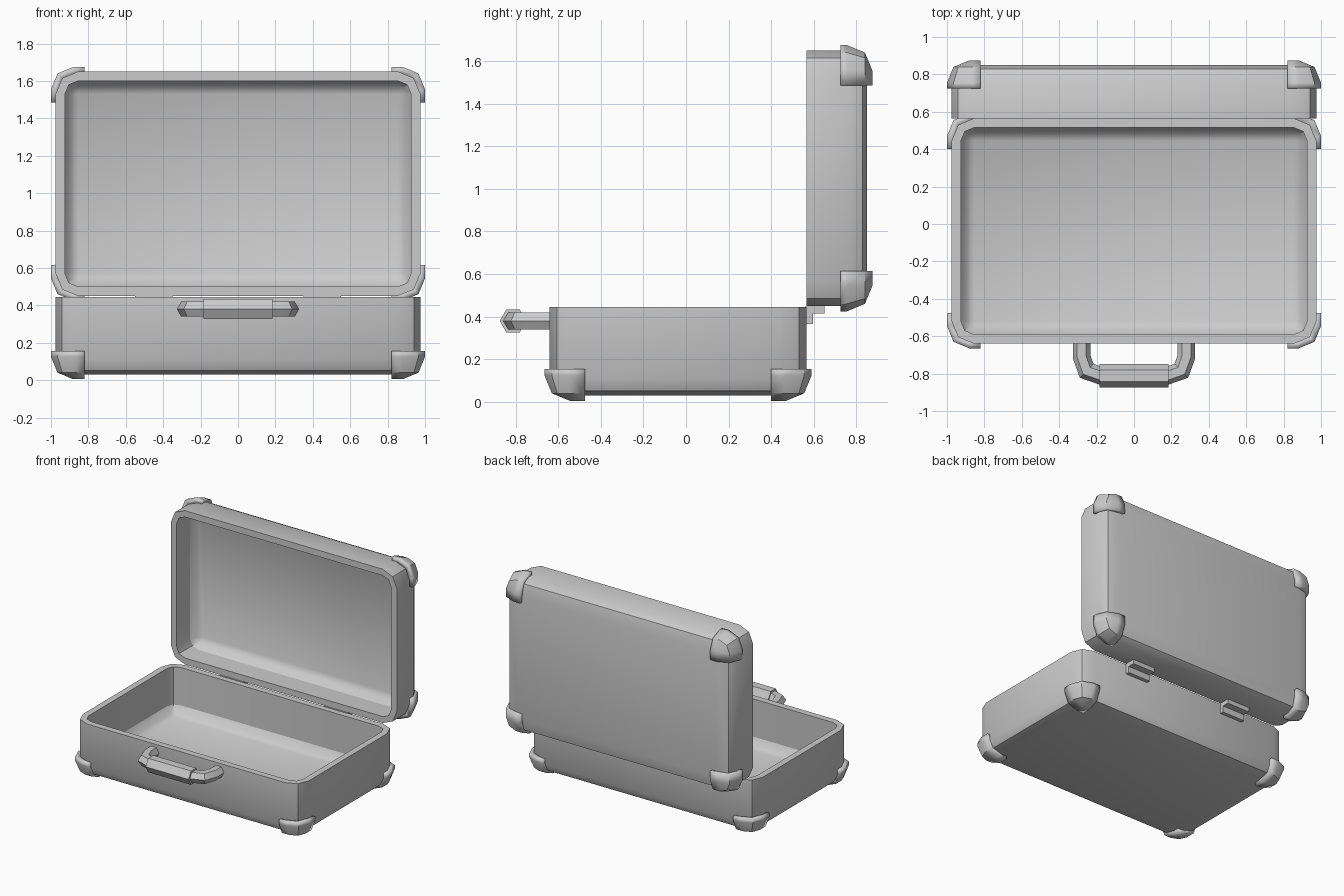
import bpy, bmesh, math
from mathutils import Vector

if "Cube" in bpy.data.objects:
    bpy.data.objects.remove(bpy.data.objects["Cube"])

HX, R = 0.975, 0.12          # half width, plan corner radius
K = math.sqrt(0.5)


def base_map(u, v, d):       # local (width, length, depth from rim) -> world
    return Vector((u, v - 0.0375, 0.445 - d))


def lid_map(u, v, d):
    return Vector((u, 0.565 + d, 1.05 + v))


def finish(name, bm, smooth=True):
    me = bpy.data.meshes.new(name)
    bm.to_mesh(me)
    bm.free()
    if smooth:
        me.shade_smooth()
        me.set_sharp_from_angle(angle=math.radians(30))
    ob = bpy.data.objects.new(name, me)
    bpy.context.collection.objects.link(ob)
    return ob


def skin(bm, rows, closed):
    """Quad faces between successive rows of points."""
    rows = [[bm.verts.new(p) for p in row] for row in rows]
    for a, b in zip(rows, rows[1:]):
        n = len(a)
        for i in range(n if closed else n - 1):
            j = (i + 1) % n
            bm.faces.new((a[i], a[j], b[j], b[i]))
    return rows


def tray(name, hy, depth, to_world):
    """Hollow half of the case: outer skin, flat rim, inner skin."""
    prof = [(0.12, depth), (0.03, depth - 0.022), (0, depth - 0.08), (0, 0),
            (0.05, 0), (0.05, depth - 0.12), (0.08, depth - 0.072), (0.12, depth - 0.05)]
    rows = []
    for inset, d in prof:
        row, r = [], R - inset
        for q in range(4):
            sx, sy = ((1, 1), (-1, 1), (-1, -1), (1, -1))[q]
            for s in range(3):
                a = math.radians(90 * q + 45 * s)
                row.append(to_world(sx * (HX - R) + r * math.cos(a),
                                    sy * (hy - R) + r * math.sin(a), d))
        rows.append(row)
    bm = bmesh.new()
    rings = skin(bm, rows, True)
    bm.faces.new(rings[0])
    bm.faces.new(rings[-1])
    bmesh.ops.remove_doubles(bm, verts=bm.verts, dist=1e-4)
    bmesh.ops.recalc_face_normals(bm, faces=bm.faces)
    return finish(name, bm)


def corner_guards(name, hy, depth, to_world):
    """Four rounded caps standing 0.025 proud of the tray corners."""
    gx, gy, gd = HX + 0.025, hy + 0.025, depth + 0.025
    lx, ly, m = 0.18, 0.19, R * (1 - K)
    for sx in (-1, 1):
        for sy in (-1, 1):
            rows = []
            for i, d in ((0, gd - 0.15), (0, gd - R), (m, gd - m), (R, gd)):
                c = R - (R - i) * K
                pts = ((lx, i), (R, i), (c, c), (i, R), (i, ly))
                rows.append([to_world(sx * (gx - a), sy * (gy - b), d) for a, b in pts])
            rows.append([to_world(sx * (gx - lx), sy * (gy - ly), gd)] * 5)
            bm = bmesh.new()
            skin(bm, rows, False)
            bmesh.ops.remove_doubles(bm, verts=bm.verts, dist=1e-4)
            bmesh.ops.recalc_face_normals(bm, faces=bm.faces)
            bm.normal_update()
            mid = to_world(0, 0, 0)
            if sum(f.normal.dot(f.calc_center_median() - mid) for f in bm.faces) < 0:
                bmesh.ops.reverse_faces(bm, faces=bm.faces)
            ob = finish(name, bm)
            mod = ob.modifiers.new("thickness", 'SOLIDIFY')
            mod.thickness, mod.offset = 0.04, -1


def hex_tube(name, path, radius):
    """Hexagonal tube along a path lying in a horizontal plane."""
    pts = [Vector(p) for p in path]
    rows = []
    for i, p in enumerate(pts):
        t0 = (p - pts[i - 1]).normalized() if i else None
        t1 = (pts[i + 1] - p).normalized() if i < len(pts) - 1 else None
        t0, t1 = t0 or t1, t1 or t0
        t = (t0 + t1).normalized()
        side = Vector((t.y, -t.x, 0)) / t.dot(t0)
        rows.append([p + side * radius * math.cos(k * math.pi / 3)
                     + Vector((0, 0, radius * math.sin(k * math.pi / 3))) for k in range(6)])
    bm = bmesh.new()
    rings = skin(bm, rows, True)
    bm.faces.new(rings[0])
    bm.faces.new(rings[-1])
    bmesh.ops.recalc_face_normals(bm, faces=bm.faces)
    return finish(name, bm)


# case halves and their corner guards
for part, hy, depth, mapping in (("base", 0.6025, 0.415, base_map),
                                 ("lid", 0.6, 0.285, lid_map)):
    tray(part + "_shell", hy, depth, mapping)
    corner_guards(part + "_corner_guard", hy, depth, mapping)

# carrying handle with thicker grip
HZ = 0.38
half = [(0.28, -0.62, HZ), (0.28, -0.71, HZ), (0.253, -0.785, HZ), (0.175, -0.812, HZ)]
hex_tube("handle_bar", half + [(-x, y, z) for x, y, z in reversed(half)], 0.047)
hex_tube("handle_grip", [(0.185, -0.812, HZ), (-0.185, -0.812, HZ)], 0.0625)

# two L-shaped hinges behind the base, under the lid
section = [(0.56, 0.365), (0.595, 0.365), (0.595, 0.415),
           (0.65, 0.415), (0.65, 0.45), (0.56, 0.45)]
for cx in (-0.45, 0.45):
    bm = bmesh.new()
    ends = skin(bm, [[(cx + s * 0.1, y, z) for y, z in section] for s in (-1, 1)], True)
    for e in ends:
        bm.faces.new(e)
    bmesh.ops.recalc_face_normals(bm, faces=bm.faces)
    finish("hinge", bm, smooth=False)
